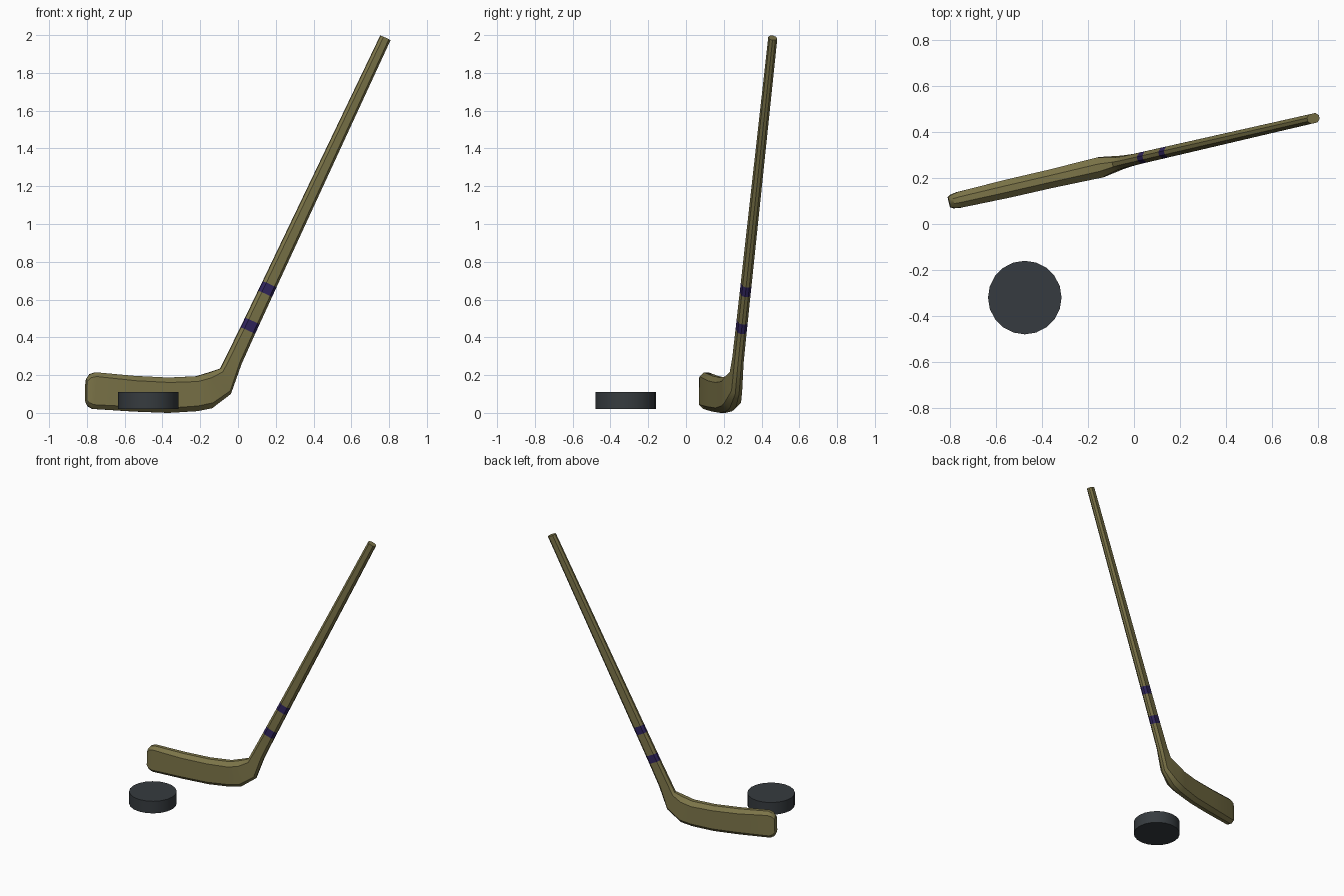
import bpy, bmesh, math
from mathutils import Vector

if "Cube" in bpy.data.objects:
    bpy.data.objects.remove(bpy.data.objects["Cube"])


def material(name, rgb):
    m = bpy.data.materials.new(name)
    m.diffuse_color = (*rgb, 1)
    m.use_nodes = True
    m.node_tree.nodes["Principled BSDF"].inputs["Base Color"].default_value = m.diffuse_color
    return m


wood = material("olive_wood", (0.20, 0.175, 0.065))
tape = material("purple_tape", (0.03, 0.018, 0.11))
rubber = material("dark_rubber", (0.037, 0.044, 0.05))

# The whole stick lies along one vertical plane, y = 0.28 + 0.23 x
SIDE = Vector((-0.23, 1, 0)).normalized()


def section(low, high, thick):
    """Chamfered rectangle between two points (x, z) of the stick plane."""
    a, b = (Vector((x, 0.28 + 0.23 * x, z)) for x, z in (low, high))
    mid, up = (a + b) / 2, (b - a).normalized()
    h, t, c = (b - a).length / 2, thick / 2, thick * 0.32
    outline = [(t - c, -h), (t, -h + c), (t, h - c), (t - c, h),
               (-t + c, h), (-t, h - c), (-t, -h + c), (-t + c, -h)]
    return [mid + SIDE * s + up * w for s, w in outline]


def loft(name, sections, taped=()):
    bm = bmesh.new()
    rings = [[bm.verts.new(p) for p in s] for s in sections]
    for k, (r, q) in enumerate(zip(rings, rings[1:])):
        for i in range(8):
            j = (i + 1) % 8
            f = bm.faces.new((r[i], r[j], q[j], q[i]))
            f.material_index = int(k in taped)
    bm.faces.new(rings[0])
    bm.faces.new(rings[-1])
    bmesh.ops.recalc_face_normals(bm, faces=bm.faces)
    me = bpy.data.meshes.new(name)
    bm.to_mesh(me)
    bm.free()
    me.materials.append(wood)
    me.materials.append(tape)
    ob = bpy.data.objects.new(name, me)
    bpy.context.collection.objects.link(ob)
    bpy.ops.object.select_all(action='DESELECT')
    ob.select_set(True)
    bpy.context.view_layer.objects.active = ob
    bpy.ops.object.shade_smooth_by_angle(angle=math.radians(35))
    return ob


# Blade and heel: lower edge, upper edge, thickness
blade = [
    ((-0.806, 0.055), (-0.803, 0.180), 0.045),
    ((-0.795, 0.035), (-0.785, 0.205), 0.060),
    ((-0.770, 0.021), (-0.755, 0.215), 0.070),
    ((-0.550, 0.007), (-0.550, 0.196), 0.080),
    ((-0.370, 0.000), (-0.370, 0.187), 0.081),
    ((-0.220, 0.009), (-0.220, 0.194), 0.087),
    ((-0.140, 0.025), (-0.150, 0.215), 0.090),
    ((-0.040, 0.100), (-0.093, 0.235), 0.058),
]
sections = [section(*s) for s in blade]

# Shaft: distance along axis, width, thickness
AX, AZ = 0.4255, 0.905
for d, w, t in [(-0.20, 0.088, 0.050), (-0.028, 0.082, 0.049),
                (0.028, 0.081, 0.049), (0.187, 0.078, 0.048),
                (0.243, 0.077, 0.048), (1.685, 0.057, 0.042)]:
    x, z = 0.063 + AX * d, 0.46 + AZ * d
    dx, dz = AZ * w / 2, AX * w / 2
    sections.append(section((x + dx, z - dz), (x - dx, z + dz), t))

loft("hockey_stick", sections, taped=(9, 11))

# Puck
bpy.ops.mesh.primitive_cylinder_add(vertices=20, radius=0.16, depth=0.09,
                                    location=(-0.475, -0.32, 0.065))
puck = bpy.context.object
puck.name = "puck"
puck.data.materials.append(rubber)
bpy.ops.object.shade_smooth_by_angle(angle=math.radians(30))
